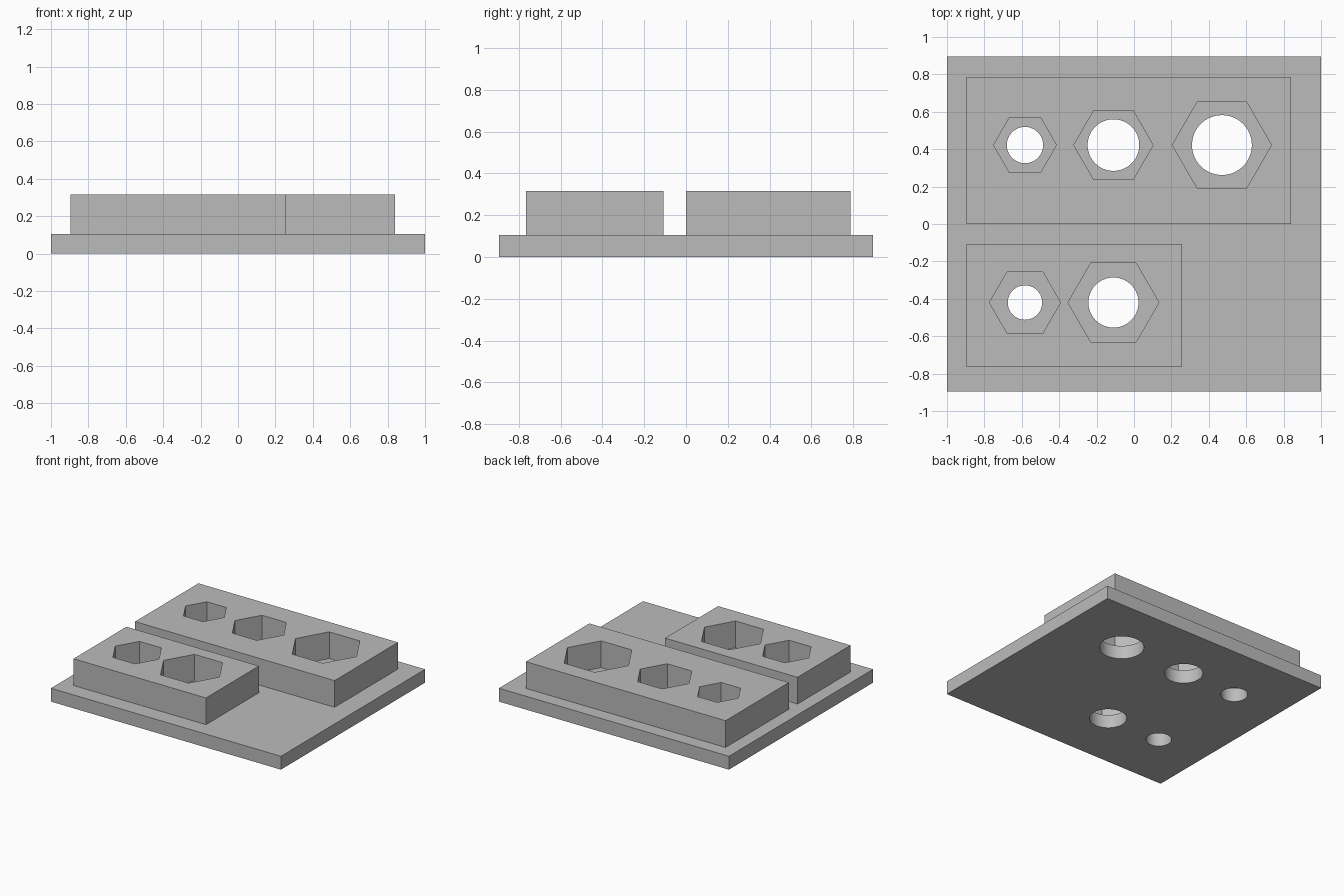
import bpy
import bmesh
import math

cube = bpy.data.objects.get("Cube")
if cube:
    bpy.data.objects.remove(cube)

grey = bpy.data.materials.new("plain_grey")
grey.use_nodes = True
GREY = (0.5, 0.5, 0.5, 1)
grey.diffuse_color = GREY
grey.node_tree.nodes["Principled BSDF"].inputs["Base Color"].default_value = GREY

PLATE_TOP, BLOCK_TOP = 0.105, 0.315
BACK_Y, FRONT_Y = 0.422, -0.42

# Each socket: centre x, hexagon corner radius, through hole radius
BACK_SOCKETS = [(-0.583, 0.168, 0.097), (-0.11, 0.212, 0.138), (0.47, 0.265, 0.16)]
FRONT_SOCKETS = [(-0.583, 0.19, 0.092), (-0.11, 0.243, 0.134)]


def ring(x, y, radius, sides):
    """Regular outline with a corner pointing along x."""
    step = math.tau / sides
    return [(x + radius * math.cos(i * step), y + radius * math.sin(i * step))
            for i in range(sides)]


def slab(name, x0, x1, y0, y1, z0, z1, openings):
    """Rectangular slab with openings running through its full height."""
    bm = bmesh.new()
    outline = [(x0, y0), (x1, y0), (x1, y1), (x0, y1)]
    for loop in [outline] + openings:
        verts = [bm.verts.new((x, y, z0)) for x, y in loop]
        for i, v in enumerate(verts):
            bm.edges.new((verts[i - 1], v))
    bmesh.ops.triangle_fill(bm, use_beauty=True, edges=bm.edges[:], normal=(0, 0, 1))
    extruded = bmesh.ops.extrude_face_region(bm, geom=bm.faces[:], use_keep_orig=True)
    top = [g for g in extruded["geom"] if isinstance(g, bmesh.types.BMVert)]
    bmesh.ops.translate(bm, verts=top, vec=(0, 0, z1 - z0))
    bmesh.ops.recalc_face_normals(bm, faces=bm.faces[:])
    mesh = bpy.data.meshes.new(name)
    bm.to_mesh(mesh)
    bm.free()
    mesh.materials.append(grey)
    obj = bpy.data.objects.new(name, mesh)
    bpy.context.collection.objects.link(obj)
    bpy.ops.object.select_all(action="DESELECT")
    obj.select_set(True)
    bpy.context.view_layer.objects.active = obj
    bpy.ops.object.shade_smooth_by_angle(angle=math.radians(30))
    return obj


# Base plate with round through holes
holes = [ring(x, y, hole, 64)
         for y, sockets in ((BACK_Y, BACK_SOCKETS), (FRONT_Y, FRONT_SOCKETS))
         for x, _, hole in sockets]
slab("base_plate", -1, 1, -0.895, 0.895, 0, PLATE_TOP, holes)

# Raised blocks with hexagonal sockets
slab("back_block", -0.895, 0.84, 0.0, 0.787, PLATE_TOP, BLOCK_TOP,
     [ring(x, BACK_Y, radius, 6) for x, radius, _ in BACK_SOCKETS])
slab("front_block", -0.895, 0.257, -0.765, -0.107, PLATE_TOP, BLOCK_TOP,
     [ring(x, FRONT_Y, radius, 6) for x, radius, _ in FRONT_SOCKETS])
